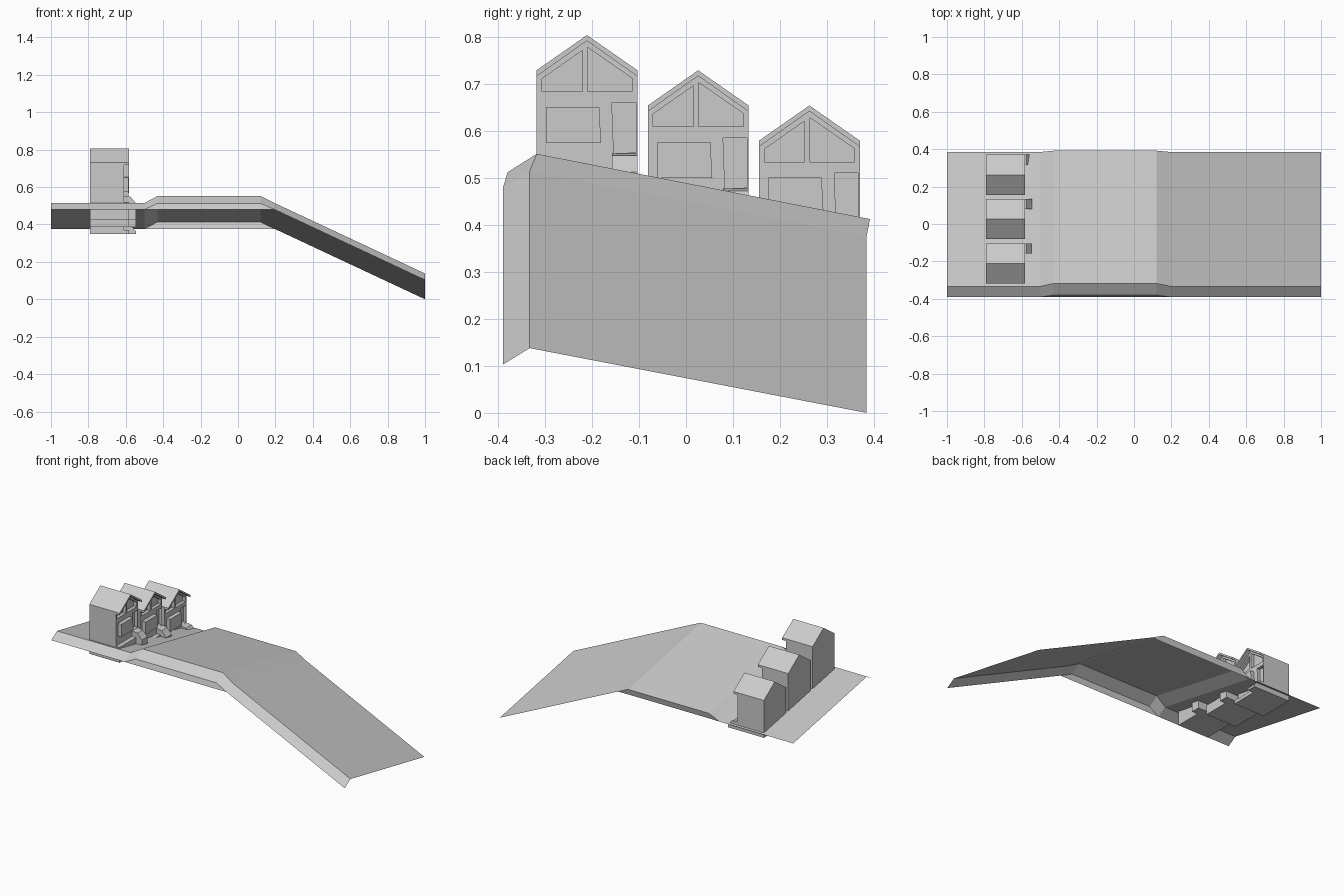
import bpy, bmesh

if "Cube" in bpy.data.objects:
    bpy.data.objects.remove(bpy.data.objects["Cube"])


def add_object(name, bm):
    mesh = bpy.data.meshes.new(name)
    bmesh.ops.recalc_face_normals(bm, faces=bm.faces)
    bm.to_mesh(mesh)
    bm.free()
    ob = bpy.data.objects.new(name, mesh)
    bpy.context.collection.objects.link(ob)
    return ob


def prism_x(name, profile, x0, x1):
    """Closed prism: (y, z) outline extruded along x."""
    bm = bmesh.new()
    a = [bm.verts.new((x0, y, z)) for y, z in profile]
    b = [bm.verts.new((x1, y, z)) for y, z in profile]
    bm.faces.new(a)
    bm.faces.new(b[::-1])
    n = len(a)
    for i in range(n):
        j = (i + 1) % n
        bm.faces.new((a[i], b[i], b[j], a[j]))
    return add_object(name, bm)


def prism_y(name, profile, y0, y1):
    """Closed prism: (x, z) outline extruded along y."""
    ob = prism_x(name, [(x, z) for x, z in profile], y0, y1)
    for v in ob.data.vertices:
        v.co = (v.co.y, v.co.x, v.co.z)
    ob.data.flip_normals()
    return ob


def box(name, x0, x1, y0, y1, z0, z1):
    return prism_x(name, [(y0, z0), (y1, z0), (y1, z1), (y0, z1)], x0, x1)


# Hillside sheet: cross-sections along x, with a raised road crown
def section(dz):
    return [(-0.39, 0.48 + dz), (-0.39, 0.48 + dz), (-0.333, 0.515 + dz),
            (0.385, 0.377 + dz), (0.385, 0.377 + dz)]


crown = [(-0.39, 0.48), (-0.38, 0.513), (-0.318, 0.552), (0.392, 0.413), (0.383, 0.377)]
stations = [(-1, section(0)), (-0.5, section(0)), (-0.43, crown),
            (0.12, crown), (0.195, section(0)), (1, section(-0.377))]
bm = bmesh.new()
rows = [[bm.verts.new((x, y, z)) for y, z in sec] for x, sec in stations]
for r, s in zip(rows, rows[1:]):
    for i in range(4):
        bm.faces.new((r[i], s[i], s[i + 1], r[i + 1]))
bmesh.ops.remove_doubles(bm, verts=bm.verts, dist=1e-5)
hill = add_object("hillside", bm)
if max(hill.data.polygons, key=lambda p: p.area).normal.z < 0:
    hill.data.flip_normals()

BACK, WALL, FRONT = -0.79, -0.61, -0.583
HALF = 0.1075

# Facade openings, relative to house centre and ridge height
openings = [
    [(-0.096, -0.12), (-0.01, -0.12), (-0.01, -0.033), (-0.096, -0.093)],
    [(0.001, -0.12), (0.096, -0.12), (0.096, -0.092), (0.001, -0.026)],
    [(0.057, -0.252), (0.104, -0.25), (0.104, -0.144), (0.053, -0.144)],
]
window = [(-0.087, -0.23), (0.03, -0.23), (0.026, -0.153), (-0.087, -0.153)]


def house(index, cy, ridge, bottom):
    def place(pts):
        return [(cy + y, ridge + z) for y, z in pts]

    # walls with recessed gable windows and door
    walls = prism_x(f"house_walls_{index}",
                    [(cy - HALF, bottom), (cy + HALF, bottom)]
                    + place([(HALF, -0.088), (0, -0.012), (-HALF, -0.088)]), BACK, WALL)
    for i, pts in enumerate(openings):
        cutter = prism_x(f"opening_cutter_{index}_{i}", place(pts), WALL - 0.02, WALL + 0.02)
        cutter.hide_render = True
        mod = walls.modifiers.new("opening", 'BOOLEAN')
        mod.object = cutter
        mod.operation = 'DIFFERENCE'
        mod.solver = 'EXACT'
        bpy.context.view_layer.objects.active = walls
        bpy.ops.object.modifier_apply(modifier=mod.name)
        bpy.data.objects.remove(cutter)

    # roof with front overhang
    prism_x(f"roof_{index}",
            place([(-HALF, -0.075), (0, 0), (HALF, -0.075), (HALF, -0.088),
                   (0, -0.012), (-HALF, -0.088)]), BACK, FRONT)
    # bay window
    prism_x(f"bay_window_{index}", place(window), WALL - 0.005, FRONT - 0.003)
    # plinth under the facade
    box(f"plinth_{index}", WALL - 0.005, FRONT, cy - HALF, cy + HALF, bottom, ridge - 0.285)
    # entrance step
    top = ridge - 0.252
    prism_y(f"entrance_step_{index}",
            [(WALL, bottom), (-0.545, bottom), (-0.545, top - 0.04),
             (-0.575, top - 0.005), (WALL, top)], cy + 0.053, cy + HALF)


for k in range(3):
    house(k + 1, -0.211 + 0.237 * k, 0.805 - 0.075 * k, 0.425 - 0.0375 * k)
